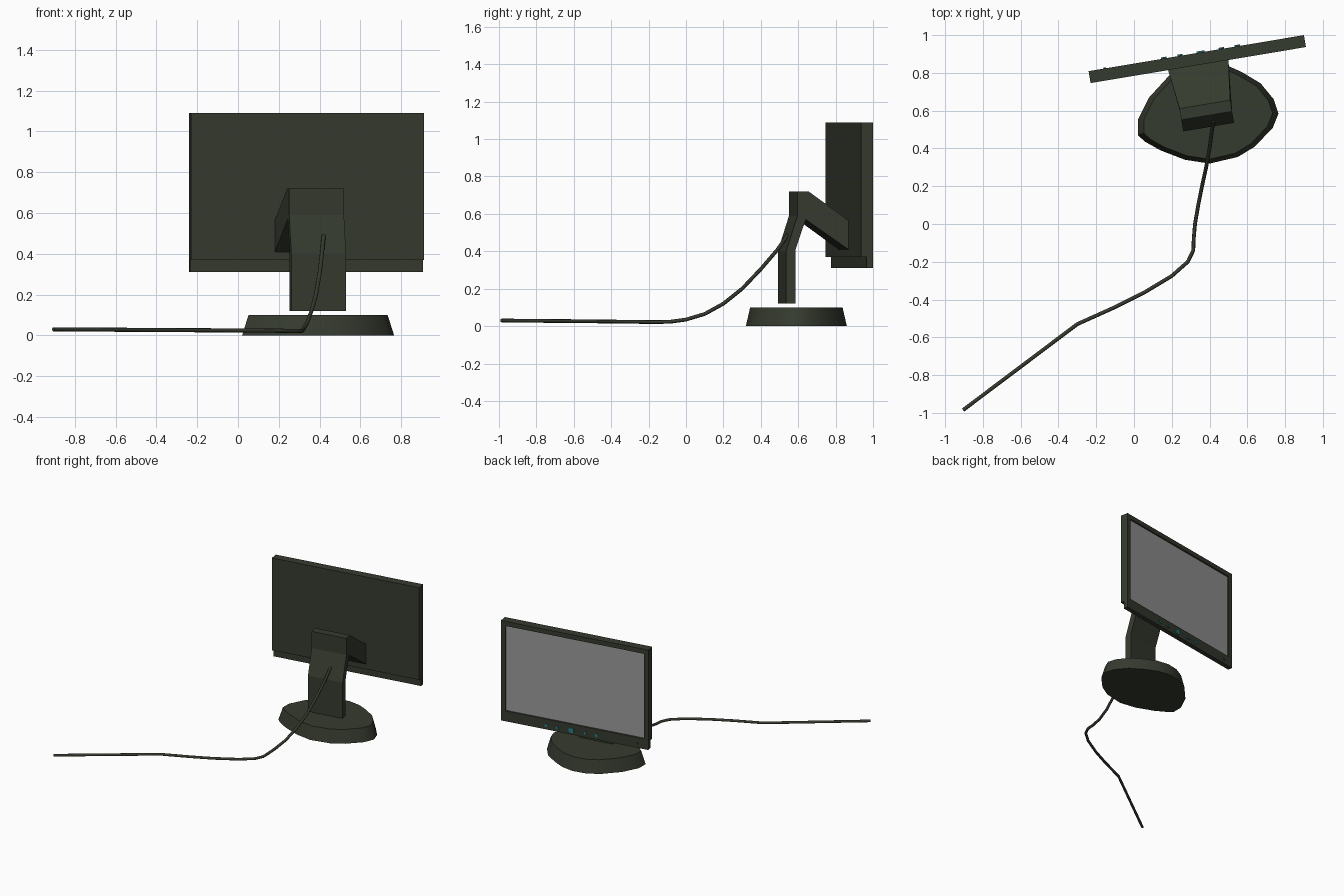
import bpy, bmesh
from math import radians, pi
from mathutils import Matrix, Vector

cube = bpy.data.objects.get("Cube")
if cube:
    bpy.data.objects.remove(cube)


def material(name, rgb):
    m = bpy.data.materials.new(name)
    m.use_nodes = True
    m.diffuse_color = (*rgb, 1)
    m.node_tree.nodes["Principled BSDF"].inputs["Base Color"].default_value = (*rgb, 1)
    return m


DARK = material("dark olive plastic", (0.036, 0.043, 0.028))
GREY = material("screen grey", (0.32, 0.32, 0.32))
TEAL = material("teal button", (0.02, 0.2, 0.23))

# The monitor and stand share one turned frame: x is width, y is depth
TURN = Matrix.Translation((0.335, 0.873, 0)) @ Matrix.Rotation(radians(9.5), 4, "Z")


def finish(name, bm, mats, matrix=Matrix()):
    bmesh.ops.recalc_face_normals(bm, faces=bm.faces)
    mesh = bpy.data.meshes.new(name)
    bm.to_mesh(mesh)
    bm.free()
    for m in mats:
        mesh.materials.append(m)
    ob = bpy.data.objects.new(name, mesh)
    ob.matrix_world = matrix
    bpy.context.collection.objects.link(ob)
    return ob


def side_profile(points, half_width):
    """Extrude a (depth, height) outline across the width."""
    bm = bmesh.new()
    face = bm.faces.new([bm.verts.new((-half_width, y, z)) for y, z in points])
    new = bmesh.ops.extrude_face_region(bm, geom=[face])["geom"]
    bmesh.ops.translate(bm, vec=(2 * half_width, 0, 0),
                        verts=[v for v in new if isinstance(v, bmesh.types.BMVert)])
    bmesh.ops.recalc_face_normals(bm, faces=bm.faces)
    return bm


# Display housing with thin chin and recessed screen
bm = side_profile([(-0.032, 0.37), (-0.032, 1.09), (0.032, 1.09),
                   (0.032, 0.31), (-0.003, 0.31), (-0.003, 0.37)], 0.578)
bm.normal_update()
front = max(bm.faces, key=lambda f: f.normal.y * f.calc_area())
bmesh.ops.inset_region(bm, faces=[front], thickness=0.05)
for v in front.verts:
    if v.co.z < 0.5:
        v.co.z += 0.045
bmesh.ops.inset_region(bm, faces=[front], thickness=0.002, depth=-0.01)
front.material_index = 1
finish("display_housing", bm, [DARK, GREY], TURN)

# Stand: upright column, head block and arm flaring toward the display
bm = side_profile([(-0.365, 0.12), (-0.365, 0.40), (-0.304, 0.59), (-0.304, 0.72),
                   (-0.243, 0.72), (-0.032, 0.565), (-0.032, 0.41),
                   (-0.259, 0.57), (-0.314, 0.41), (-0.314, 0.12)], 0.136)
for v in bm.verts:
    if v.co.y > -0.1:
        v.co.x *= 1.19
finish("stand_arm", bm, [DARK], TURN)

# Tapered rounded base
outline = [(0.02, 0.47), (0.02, 0.55), (0.08, 0.67), (0.19, 0.79), (0.28, 0.84),
           (0.38, 0.86), (0.48, 0.845), (0.57, 0.805), (0.67, 0.745), (0.74, 0.66),
           (0.765, 0.585), (0.735, 0.51), (0.64, 0.41), (0.55, 0.355), (0.40, 0.32),
           (0.27, 0.34), (0.14, 0.39), (0.06, 0.435)]
bm = bmesh.new()
centre = Vector((0.392, 0.59, 0))
bottom = bm.faces.new([bm.verts.new((x, y, 0)) for x, y in outline])
new = bmesh.ops.extrude_face_region(bm, geom=[bottom])["geom"]
for v in new:
    if isinstance(v, bmesh.types.BMVert):
        v.co = centre + (v.co - centre) * 0.915
        v.co.z = 0.1
base = finish("stand_base", bm, [DARK])

# Buttons along the chin, with a larger round one in the middle
for i, (x, sides, radius) in enumerate([(0.22, 4, 0.015), (0.135, 3, 0.016), (0.024, 16, 0.021),
                                        (-0.087, 3, 0.016), (-0.174, 4, 0.015)]):
    bm = bmesh.new()
    bmesh.ops.create_cone(bm, cap_ends=True, segments=sides,
                          radius1=radius, radius2=radius, depth=0.012)
    place = Matrix.Translation((x, 0.034, 0.345)) @ Matrix.Rotation(pi / 2, 4, "X")
    finish(f"button_{i + 1}", bm, [TEAL], TURN @ place)

# Small indicator near the end of the chin
bm = bmesh.new()
bmesh.ops.create_cube(bm, size=1, matrix=Matrix.Translation((-0.49, 0.033, 0.345))
                      @ Matrix.Diagonal((0.014, 0.008, 0.014, 1)))
finish("indicator", bm, [DARK], TURN)

# Cable sweeping down from the column and along the ground
path = [(0.42, 0.545, 0.49), (0.412, 0.49, 0.41), (0.40, 0.4, 0.305), (0.382, 0.3, 0.2),
        (0.36, 0.2, 0.12), (0.34, 0.1, 0.065), (0.323, 0, 0.035), (0.316, -0.08, 0.024),
        (0.314, -0.14, 0.022), (0.285, -0.2, 0.022), (0.2, -0.275, 0.023),
        (0.05, -0.365, 0.024), (-0.1, -0.44, 0.025), (-0.3, -0.53, 0.026),
        (-0.905, -0.985, 0.03)]
curve = bpy.data.curves.new("cable", "CURVE")
curve.dimensions = "3D"
curve.bevel_depth = 0.01
curve.bevel_resolution = 2
curve.use_fill_caps = True
spline = curve.splines.new("POLY")
spline.points.add(len(path) - 1)
for point, co in zip(spline.points, path):
    point.co = (*co, 1)
spline.use_smooth = True
curve.materials.append(DARK)
bpy.context.collection.objects.link(bpy.data.objects.new("cable", curve))

# Smooth the base rim while keeping its edges crisp
bpy.ops.object.select_all(action="DESELECT")
base.select_set(True)
bpy.context.view_layer.objects.active = base
bpy.ops.object.shade_smooth_by_angle(angle=radians(40))
